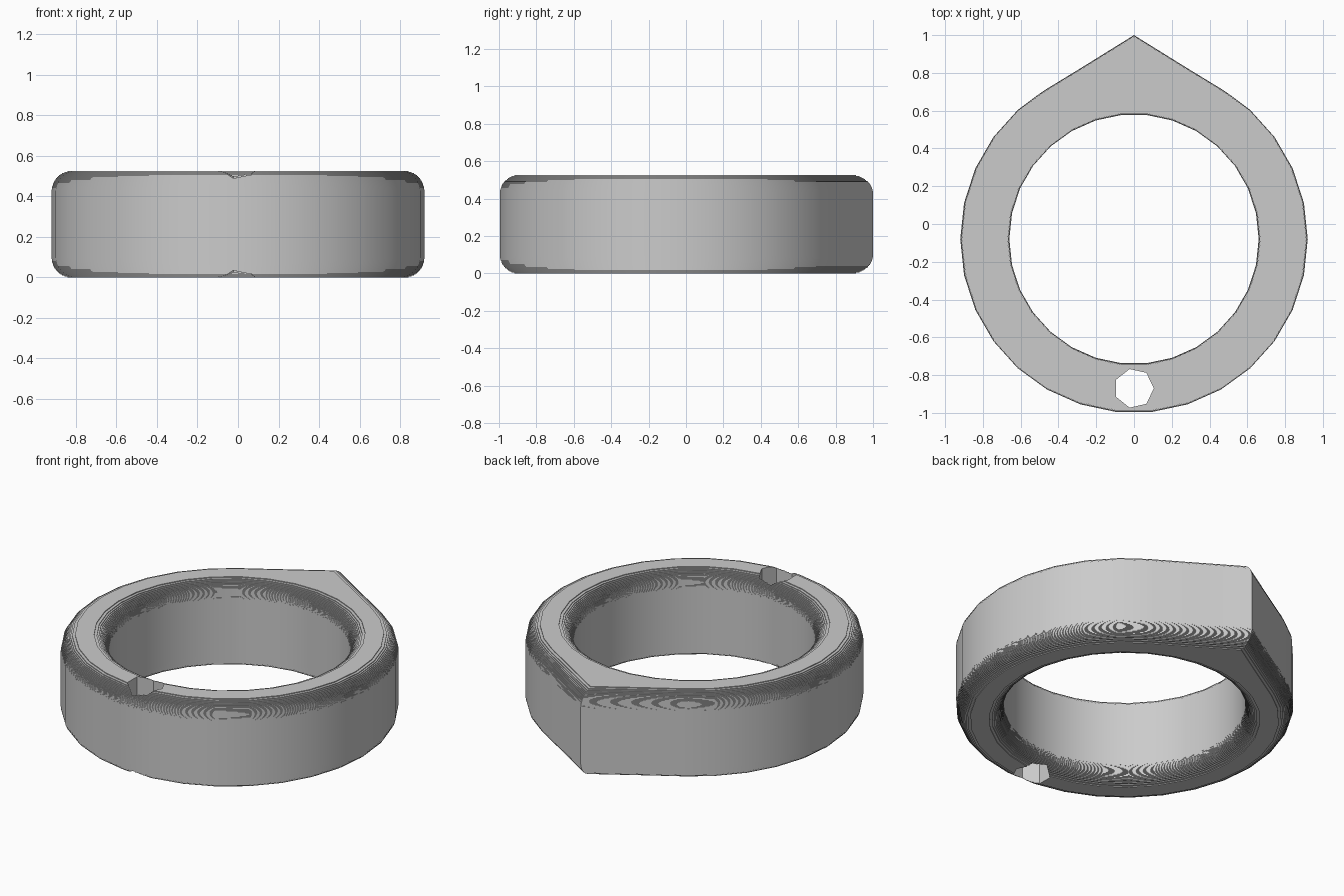
import bpy
import bmesh
from math import radians, degrees, cos, sin, sqrt

cube = bpy.data.objects.get("Cube")
if cube:
    bpy.data.objects.remove(cube, do_unlink=True)

HEIGHT = 0.525
FILLET = 0.1
STEPS = 20
CENTRE_Y = -0.08
OUTER, INNER = 0.92, 0.66
SIDE = 12                      # degrees per facet
WEDGE_ANGLE, WEDGE_DIST = 58.2, 0.918

grey = bpy.data.materials.new("plain grey")
grey.use_nodes = True
colour = (0.6, 0.6, 0.6, 1)
grey.diffuse_color = colour
grey.node_tree.nodes["Principled BSDF"].inputs["Base Color"].default_value = colour


def facet_radius(radius, angle, inset):
    """Distance to an offset regular polygon in the given direction."""
    apothem = radius * cos(radians(SIDE / 2)) - inset
    return apothem / cos(radians(angle % SIDE - SIDE / 2))


def outer_radius(angle, inset):
    r = facet_radius(OUTER, angle, inset)
    off_tip = abs(angle - 90)
    if off_tip <= 33:          # pointed back
        wedge = (WEDGE_DIST - inset) / cos(radians(90 - off_tip - WEDGE_ANGLE))
        r = max(r, wedge)
    return r


def inner_radius(angle, inset):
    return facet_radius(INNER, angle, -inset)


# Stepped fillet profile: (inset, z) from the bottom up to the top
insets = []
for i in range(STEPS):
    level = FILLET * (i + 0.5) / STEPS
    insets.append(FILLET - sqrt(FILLET ** 2 - (FILLET - level) ** 2))
profile = []
for i, inset in enumerate(insets):
    profile += [(inset, FILLET * i / STEPS), (inset, FILLET * (i + 1) / STEPS)]
profile += [(inset, HEIGHT - z) for inset, z in reversed(profile)]

# Ring body: outer wall up, inner wall down, closed into a band
angles = sorted(list(range(0, 360, SIDE)) + [57, 90, 123])
section = [(outer_radius, d, z) for d, z in profile]
section += [(inner_radius, d, z) for d, z in reversed(profile)]
bm = bmesh.new()
rows = []
for a in angles:
    row = []
    for radius, inset, z in section:
        r = radius(a, inset)
        row.append(bm.verts.new((r * cos(radians(a)), CENTRE_Y + r * sin(radians(a)), z)))
    rows.append(row)
for i, row in enumerate(rows):
    following = rows[(i + 1) % len(rows)]
    for j in range(len(row)):
        k = (j + 1) % len(row)
        bm.faces.new((row[j], following[j], following[k], row[k]))
bmesh.ops.remove_doubles(bm, verts=bm.verts, dist=1e-6)
bmesh.ops.recalc_face_normals(bm, faces=bm.faces)
mesh = bpy.data.meshes.new("pointed_ring")
bm.to_mesh(mesh)
bm.free()
ring = bpy.data.objects.new("pointed_ring", mesh)
bpy.context.collection.objects.link(ring)
mesh.materials.append(grey)

# Seven-sided hole through the front of the ring
bm = bmesh.new()
base = [bm.verts.new((0.105 * cos(radians(360 * i / 7)),
                      -0.87 + 0.105 * sin(radians(360 * i / 7)), -0.2)) for i in range(7)]
face = bm.faces.new(base)
grown = bmesh.ops.extrude_face_region(bm, geom=[face])
top = [v for v in grown["geom"] if isinstance(v, bmesh.types.BMVert)]
bmesh.ops.translate(bm, verts=top, vec=(0, 0, 1))
bmesh.ops.recalc_face_normals(bm, faces=bm.faces)
cutter_mesh = bpy.data.meshes.new("hole_cutter")
bm.to_mesh(cutter_mesh)
bm.free()
cutter_mesh.materials.append(grey)
cutter = bpy.data.objects.new("hole_cutter", cutter_mesh)
cutter.hide_render = True
bpy.context.collection.objects.link(cutter)

cut = ring.modifiers.new("hole", 'BOOLEAN')
cut.operation = 'DIFFERENCE'
cut.solver = 'EXACT'
cut.object = cutter
bpy.ops.object.select_all(action='DESELECT')
ring.select_set(True)
bpy.context.view_layer.objects.active = ring
bpy.ops.object.modifier_apply(modifier=cut.name)
bpy.data.objects.remove(cutter, do_unlink=True)

bpy.ops.object.shade_smooth_by_angle(angle=radians(25))
